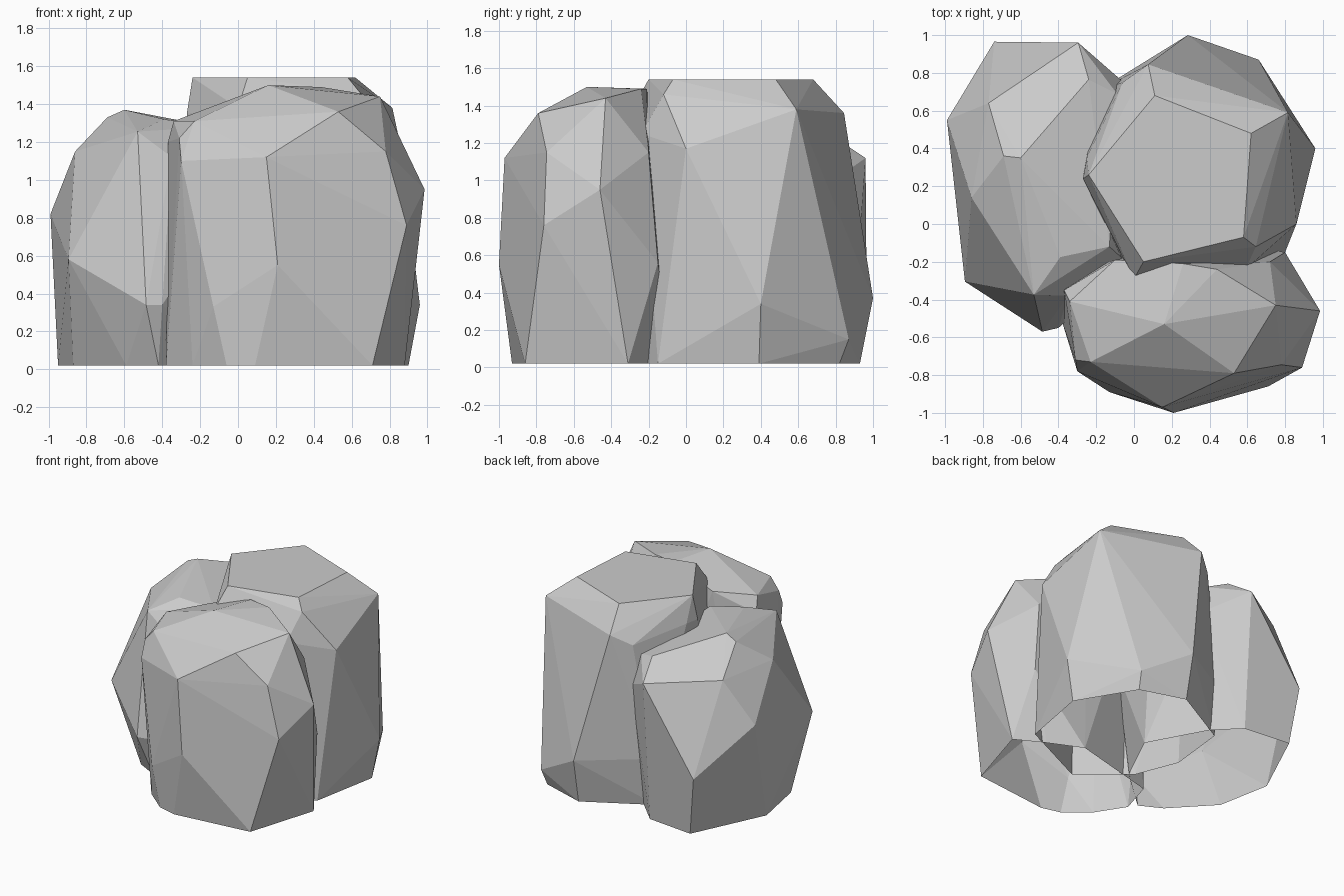
import bpy, bmesh, math

BASE = 0.02


def boulder(name, upper, foot):
    """Faceted convex stone shell, open underneath."""
    bm = bmesh.new()
    for p in upper:
        bm.verts.new(p)
    for x, y in foot:
        bm.verts.new((x, y, BASE))
    bmesh.ops.convex_hull(bm, input=bm.verts[:])
    loose = [v for v in bm.verts if not v.link_faces]
    bmesh.ops.delete(bm, geom=loose, context='VERTS')
    bmesh.ops.recalc_face_normals(bm, faces=bm.faces[:])
    under = [f for f in bm.faces
             if f.normal.z < -0.9 and f.calc_center_median().z < 0.1]
    bmesh.ops.delete(bm, geom=under, context='FACES')
    bmesh.ops.dissolve_limit(bm, angle_limit=math.radians(2),
                             verts=bm.verts[:], edges=bm.edges[:])
    me = bpy.data.meshes.new(name)
    bm.to_mesh(me)
    bm.free()
    ob = bpy.data.objects.new(name, me)
    bpy.context.collection.objects.link(ob)
    return ob


# Front boulder: crown, shoulders, belly, foot
boulder("front_boulder", [
    (0.16, -0.53, 1.50), (0.26, -0.21, 1.49), (0.44, -0.24, 1.49),
    (0.75, -0.43, 1.44), (0.72, -0.20, 1.15),
    (0.53, -0.79, 1.36), (0.15, -0.97, 1.12), (-0.23, -0.73, 1.31),
    (-0.31, -0.72, 1.22), (-0.34, -0.41, 1.31), (-0.37, -0.35, 1.20),
    (-0.10, -0.19, 1.36), (0.78, -0.745, 1.15), (-0.30, -0.78, 1.10),
    (0.21, -1.00, 0.55), (0.89, -0.76, 0.76), (0.985, -0.46, 0.95),
    (-0.13, -0.89, 0.33), (0.80, -0.15, 0.56),
], [(0.09, -0.93), (-0.06, -0.89), (0.71, -0.86), (0.88, -0.31),
    (0.66, -0.19), (0.40, -0.07), (-0.24, -0.74), (-0.38, -0.52),
    (-0.30, -0.25)])

# Back boulder: flat top, shoulders, belly, foot
boulder("back_boulder", [
    (-0.24, 0.26, 1.54), (0.05, -0.20, 1.54), (0.58, -0.07, 1.54),
    (0.62, 0.48, 1.54), (0.11, 0.68, 1.54),
    (-0.27, 0.24, 1.35), (-0.25, 0.35, 1.35), (-0.06, 0.75, 1.28),
    (0.075, 0.845, 1.36), (0.815, 0.59, 1.38), (0.86, 0.00, 1.17),
    (0.645, -0.12, 1.46), (0.59, -0.24, 1.25), (0.00, -0.29, 1.38),
    (0.285, 1.00, 0.37), (0.66, 0.87, 0.15), (0.96, 0.40, 0.34),
    (-0.20, 0.70, 0.40), (0.20, -0.44, 0.60),
], [(0.29, 0.93), (0.64, 0.82), (0.90, 0.39), (0.80, -0.15),
    (0.23, -0.42), (-0.12, -0.13), (-0.25, 0.20), (-0.20, 0.66)])

# Left boulder: ridge, shoulders, belly, foot
boulder("left_boulder", [
    (-0.60, 0.35, 1.37), (-0.69, 0.36, 1.33), (-0.39, -0.175, 1.32),
    (-0.53, -0.375, 1.255), (-0.13, -0.12, 1.28), (-0.24, 0.765, 1.25),
    (-0.09, 0.69, 1.20), (-0.77, 0.64, 1.15), (-0.86, 0.14, 1.15),
    (-0.295, 0.96, 1.12), (-0.74, 0.965, 0.48), (-0.99, 0.55, 0.82),
    (-0.895, -0.305, 0.58), (-0.485, -0.57, 0.34), (-0.40, -0.55, 0.34),
    (-0.35, -0.38, 1.12), (-0.02, -0.22, 0.9), (-0.02, 0.72, 0.95),
    (0.10, 0.30, 0.90),
], [(-0.95, 0.35), (-0.87, -0.07), (-0.59, -0.37), (-0.42, -0.46),
    (-0.08, -0.15), (0.12, 0.26), (-0.12, 0.70), (-0.30, 0.88),
    (-0.68, 0.92)])
